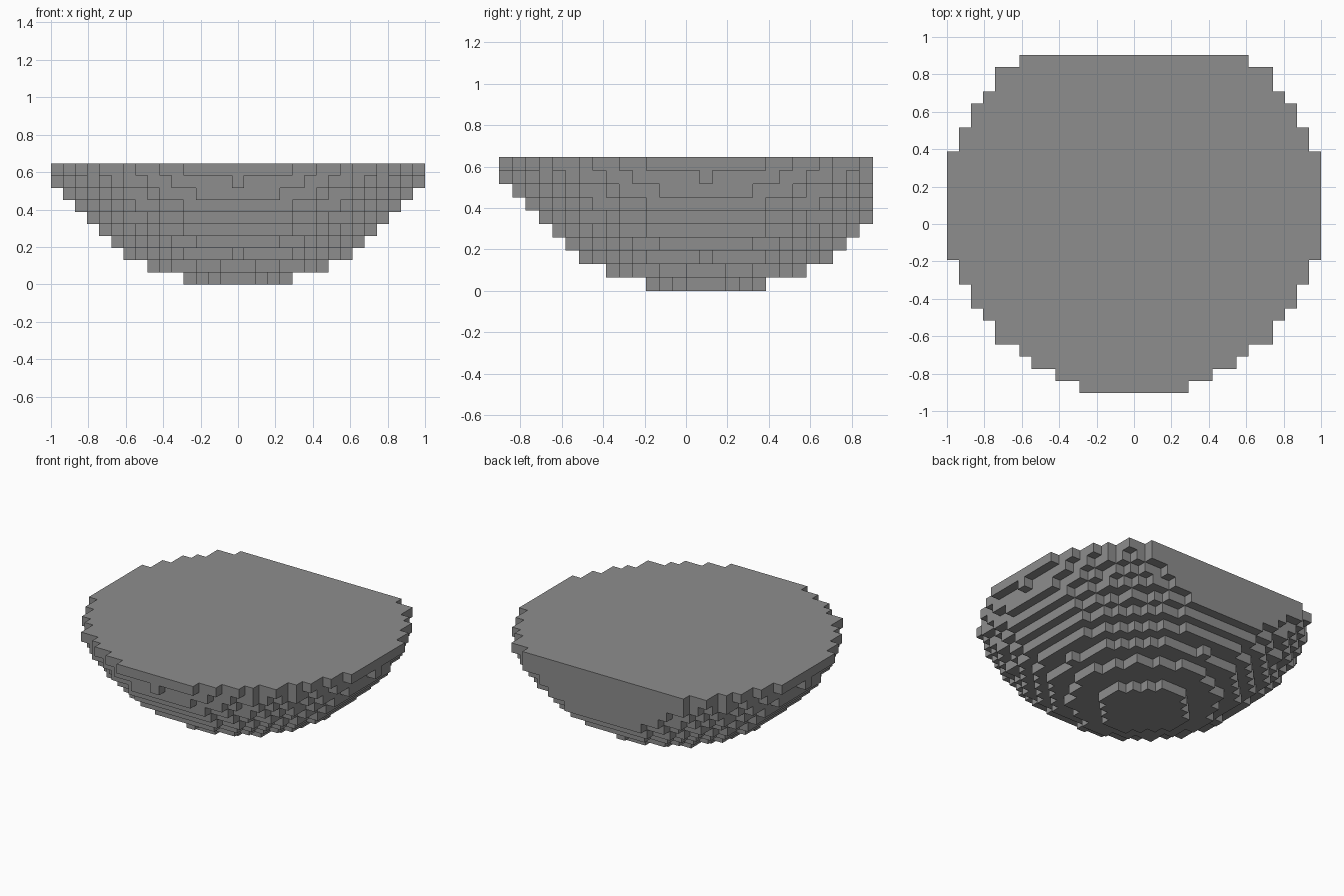
import bpy, bmesh, math
from mathutils import Vector

default = bpy.data.objects.get("Cube")
if default:
    bpy.data.objects.remove(default)

# Block grid: lower cap of a sphere, cut flat at the back
SIZE = 2 / 31
RADIUS, CENTRE_Z = 17.5, 17
LAYERS, FRONT, BACK = 10, -15, 12
Y_SHIFT = -(FRONT + BACK) / 2

cells = {(x, y, z)
         for x in range(-15, 16)
         for y in range(FRONT, BACK + 1)
         for z in range(LAYERS)
         if x * x + y * y + (z - CENTRE_Z) ** 2 <= RADIUS ** 2}

# Grey material
grey = bpy.data.materials.new("stone_grey")
grey.use_nodes = True
colour = (0.27, 0.27, 0.27, 1)
grey.diffuse_color = colour
grey.node_tree.nodes["Principled BSDF"].inputs["Base Color"].default_value = colour

# Skin: one square on every exposed block side
bm = bmesh.new()
for cell in cells:
    middle = Vector(cell) + Vector((0, Y_SHIFT, 0.5))
    for axis in range(3):
        for sign in (-1, 1):
            normal = Vector((0, 0, 0))
            normal[axis] = sign
            if tuple(int(a + b) for a, b in zip(cell, normal)) in cells:
                continue
            u = Vector((0, 0, 0))
            u[(axis + 1) % 3] = 0.5
            v = normal.cross(u)
            face_mid = middle + normal * 0.5
            corners = (face_mid - u - v, face_mid + u - v,
                       face_mid + u + v, face_mid - u + v)
            bm.faces.new([bm.verts.new(c * SIZE) for c in corners])

# Weld the squares and merge flat areas into single faces
bmesh.ops.remove_doubles(bm, verts=bm.verts[:], dist=SIZE / 100)
bmesh.ops.dissolve_limit(bm, angle_limit=math.radians(1),
                         verts=bm.verts[:], edges=bm.edges[:])

mesh = bpy.data.meshes.new("stepped_bowl")
bm.to_mesh(mesh)
bm.free()
mesh.materials.append(grey)
bowl = bpy.data.objects.new("stepped_bowl", mesh)
bpy.context.collection.objects.link(bowl)
